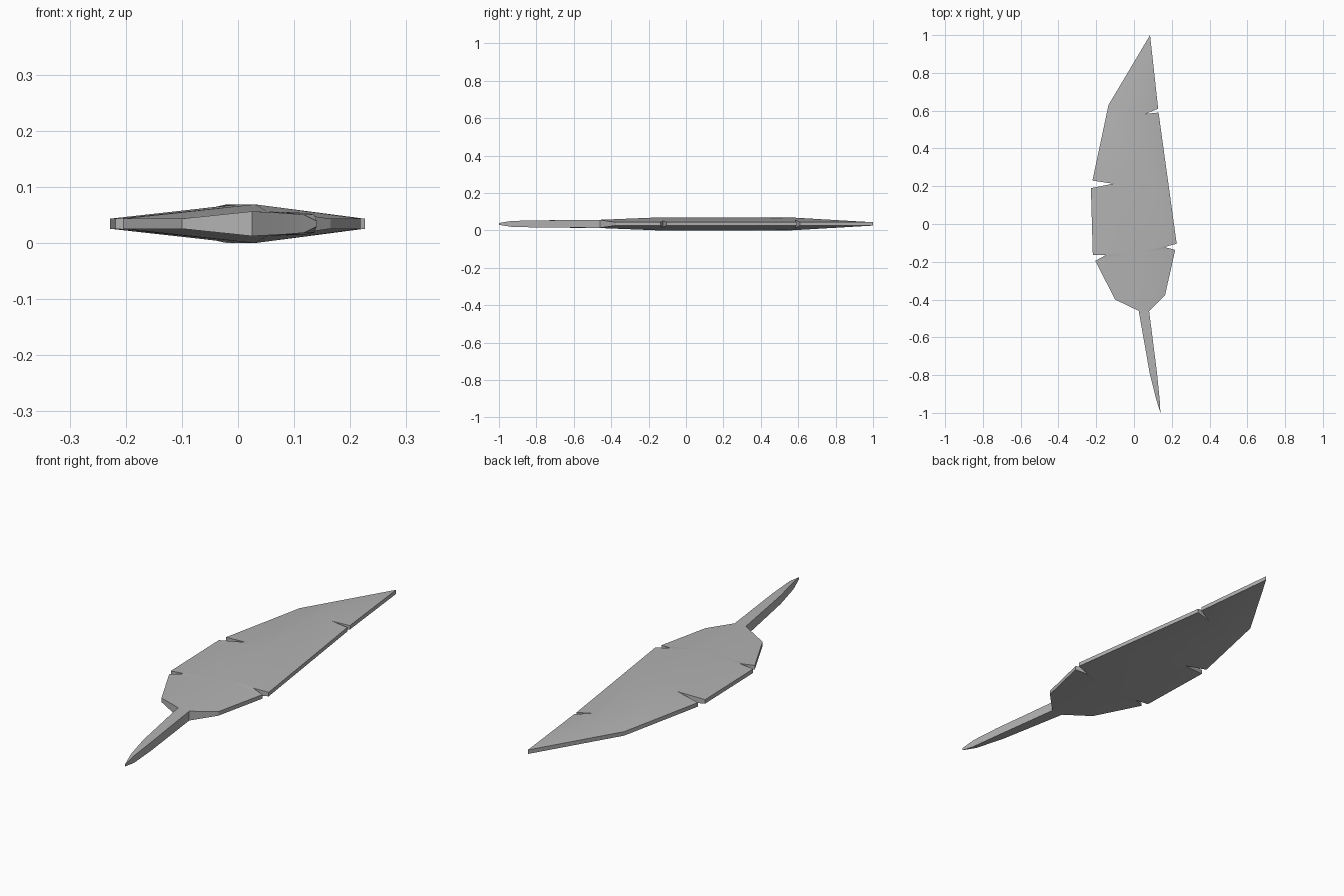
import bpy, bmesh

MID = 0.0345   # height of the flat middle plane
RIM = 0.009    # half thickness along the edge of the vane

cube = bpy.data.objects.get("Cube")
if cube:
    bpy.data.objects.remove(cube, do_unlink=True)

grey = bpy.data.materials.new("feather_grey")
grey.use_nodes = True
colour = (0.45, 0.45, 0.45, 1)
grey.diffuse_color = colour
grey.node_tree.nodes["Principled BSDF"].inputs["Base Color"].default_value = colour


def slab(name, spine, sides):
    """Mirrored top and bottom skins between a spine and two edges, joined by walls.
    Spine points are (x, y, half thickness); edge points add their spine index."""
    bm = bmesh.new()

    def pair(x, y, h):
        return [bm.verts.new((x, y, MID + s * h)) for s in (1, -1)]

    mid = [pair(*p) for p in spine]
    last = len(spine) - 1
    for side in sides:
        chain = [(mid[0], 0)] + [(pair(*p[:3]), p[3]) for p in side] + [(mid[last], last)]
        for (a, i), (b, j) in zip(chain, chain[1:]):
            ring = [a, b] + [mid[k] for k in range(j, i - 1, -1)]
            for layer in (0, 1):
                loop = list(dict.fromkeys(v[layer] for v in ring))
                if len(loop) > 2:
                    bm.faces.new(loop)
            bm.faces.new((a[0], b[0], b[1], a[1]))
    bmesh.ops.recalc_face_normals(bm, faces=bm.faces)
    mesh = bpy.data.meshes.new(name)
    bm.to_mesh(mesh)
    bm.free()
    mesh.materials.append(grey)
    obj = bpy.data.objects.new(name, mesh)
    bpy.context.collection.objects.link(obj)
    bpy.ops.object.select_all(action="DESELECT")
    obj.select_set(True)
    bpy.context.view_layer.objects.active = obj
    bpy.ops.object.shade_smooth_by_angle()
    return obj


# Vane: ridged blade with two splits on each edge
vane_spine = [(0.085, 1.0, RIM), (-0.02, 0.56, 0.0345), (0, 0.2, 0.0345),
              (0.03, -0.15, 0.0345), (0.052, -0.46, 0.022)]
right_edge = [(-0.135, 0.63, RIM, 1), (-0.22, 0.23, RIM, 2), (-0.11, 0.213, 0.022, 2),
              (-0.228, 0.19, RIM, 2), (-0.218, -0.165, RIM, 3), (-0.15, -0.165, 0.015, 3),
              (-0.205, -0.195, RIM, 3), (-0.10, -0.40, RIM, 3), (0.025, -0.46, 0.022, 4)]
left_edge = [(0.128, 0.61, RIM, 1), (0.06, 0.583, 0.021, 1), (0.13, 0.59, RIM, 1),
             (0.226, -0.105, RIM, 3), (0.16, -0.122, 0.017, 3), (0.218, -0.137, RIM, 3),
             (0.165, -0.375, RIM, 3), (0.08, -0.46, 0.021, 4)]
slab("vane", vane_spine, [right_edge, left_edge])

# Quill: bare shaft tapering to a point
quill_spine = [(0.052, -0.46, 0.022), (0.103, -0.79, 0.019),
               (0.126, -0.93, 0.016), (0.14, -1.0, 0.005)]
quill_right = [(0.025, -0.46, 0.022, 0), (0.083, -0.79, 0.019, 1), (0.118, -0.93, 0.016, 2)]
quill_left = [(0.08, -0.46, 0.021, 0), (0.122, -0.79, 0.019, 1), (0.136, -0.93, 0.016, 2)]
slab("quill", quill_spine, [quill_right, quill_left])
